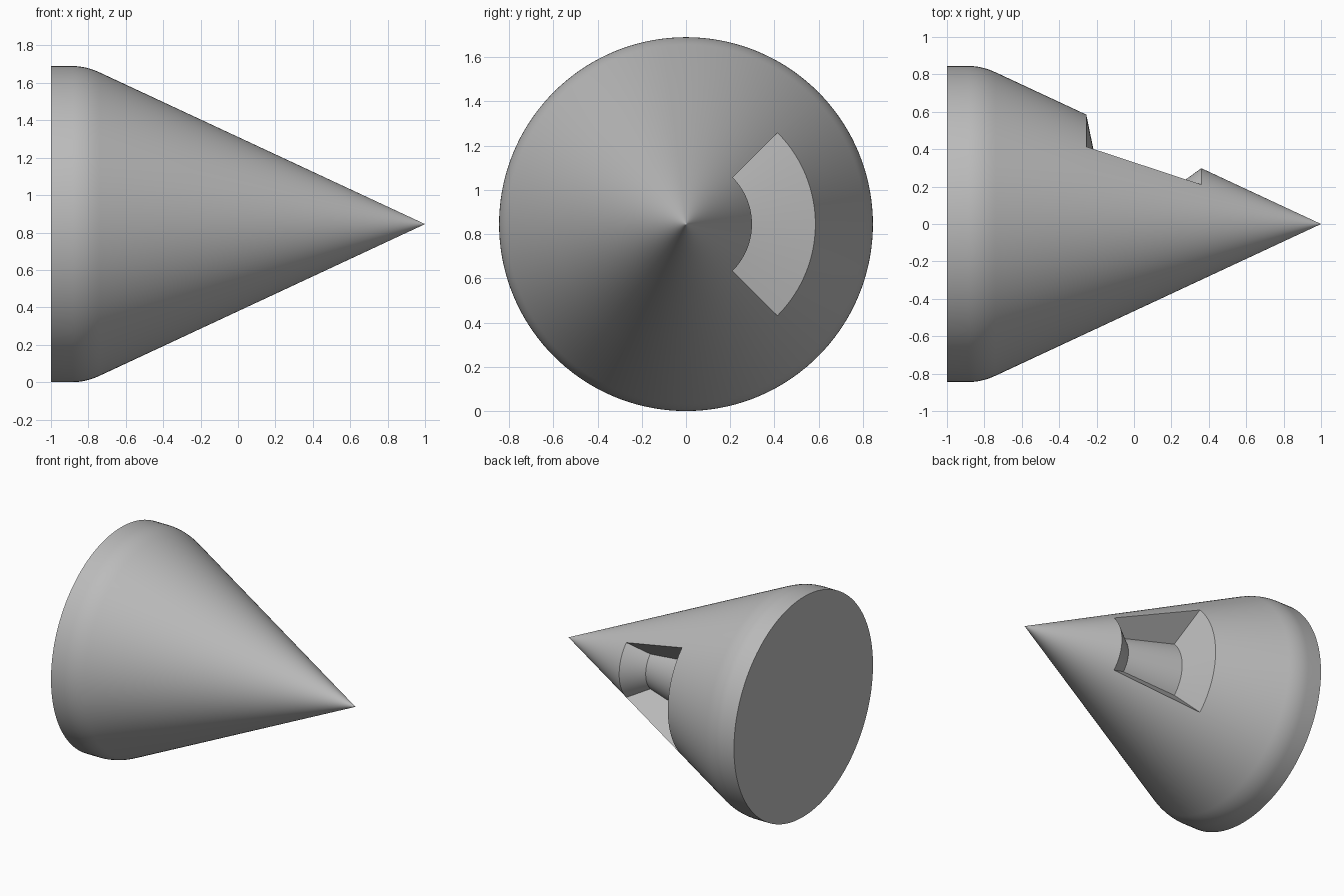
import bpy, bmesh, math

cube = bpy.data.objects.get("Cube")
if cube:
    bpy.data.objects.remove(cube, do_unlink=True)

R, SEG = 0.845, 144            # base radius, sides round the axis
SLOPE = 0.466                  # cone radius per unit of distance from the tip
BACK, FRONT = -0.255, 0.36     # ends of the pocket along the axis


def cone(x):
    return (x, (1 - x) * SLOPE)


def shoulder(steps=8):
    """Rounded blend from the short cylinder into the cone."""
    a, b, c = (-0.885, R), (1 - R / SLOPE * 1.0 - 0.0, R), cone(-0.74)
    points = []
    for i in range(steps + 1):
        t = i / steps
        points.append(tuple((1 - t) ** 2 * p + 2 * t * (1 - t) * q + t * t * r
                            for p, q, r in zip(a, b, c)))
    return points


rear = [(-1, R)] + shoulder() + [cone(BACK)]
nose = [cone(FRONT), cone(0.7), cone(0.99)]
pocket = [cone(BACK), (-0.195, 0.292), (0.21, 0.19), cone(FRONT)]

bm = bmesh.new()


def ring(x, r):
    """Ring of vertices round the axis, starting 45 degrees below +y."""
    verts = []
    for k in range(SEG):
        a = 2 * math.pi * k / SEG - math.pi / 4
        verts.append(bm.verts.new((x, r * math.cos(a), R + r * math.sin(a))))
    return verts


def bridge(a, b, start, end):
    for k in range(start, end):
        n = (k + 1) % SEG
        bm.faces.new((a[k], a[n], b[n], b[k]))


# Full rings of the body
rear_rings = [ring(*p) for p in rear]
nose_rings = [ring(*p) for p in nose]
for rings in (rear_rings, nose_rings):
    for a, b in zip(rings, rings[1:]):
        bridge(a, b, 0, SEG)
bm.faces.new(rear_rings[0])
tip = bm.verts.new((1, 0, R))
for k in range(SEG):
    bm.faces.new((nose_rings[-1][k], nose_rings[-1][(k + 1) % SEG], tip))

# Cone skin outside the pocket, pocket walls and floor inside it
quarter = SEG // 4
bridge(rear_rings[-1], nose_rings[0], quarter, SEG)
inner = [ring(*p) for p in pocket[1:-1]]
steps = [rear_rings[-1]] + inner + [nose_rings[0]]
for a, b in zip(steps, steps[1:]):
    bridge(a, b, 0, quarter)
for k in (0, quarter):
    bm.faces.new([s[k] for s in steps])
bmesh.ops.delete(bm, geom=[v for v in bm.verts if not v.link_faces], context='VERTS')
bmesh.ops.recalc_face_normals(bm, faces=bm.faces)

mesh = bpy.data.meshes.new("notched_cone")
bm.to_mesh(mesh)
bm.free()
body = bpy.data.objects.new("notched_cone", mesh)
bpy.context.collection.objects.link(body)

# Plain grey
grey = bpy.data.materials.new("plain_grey")
grey.use_nodes = True
colour = (0.5, 0.5, 0.5, 1)
grey.diffuse_color = colour
grey.node_tree.nodes["Principled BSDF"].inputs["Base Color"].default_value = colour
mesh.materials.append(grey)

bpy.ops.object.select_all(action='DESELECT')
body.select_set(True)
bpy.context.view_layer.objects.active = body
bpy.ops.object.shade_smooth_by_angle(angle=math.radians(20))
